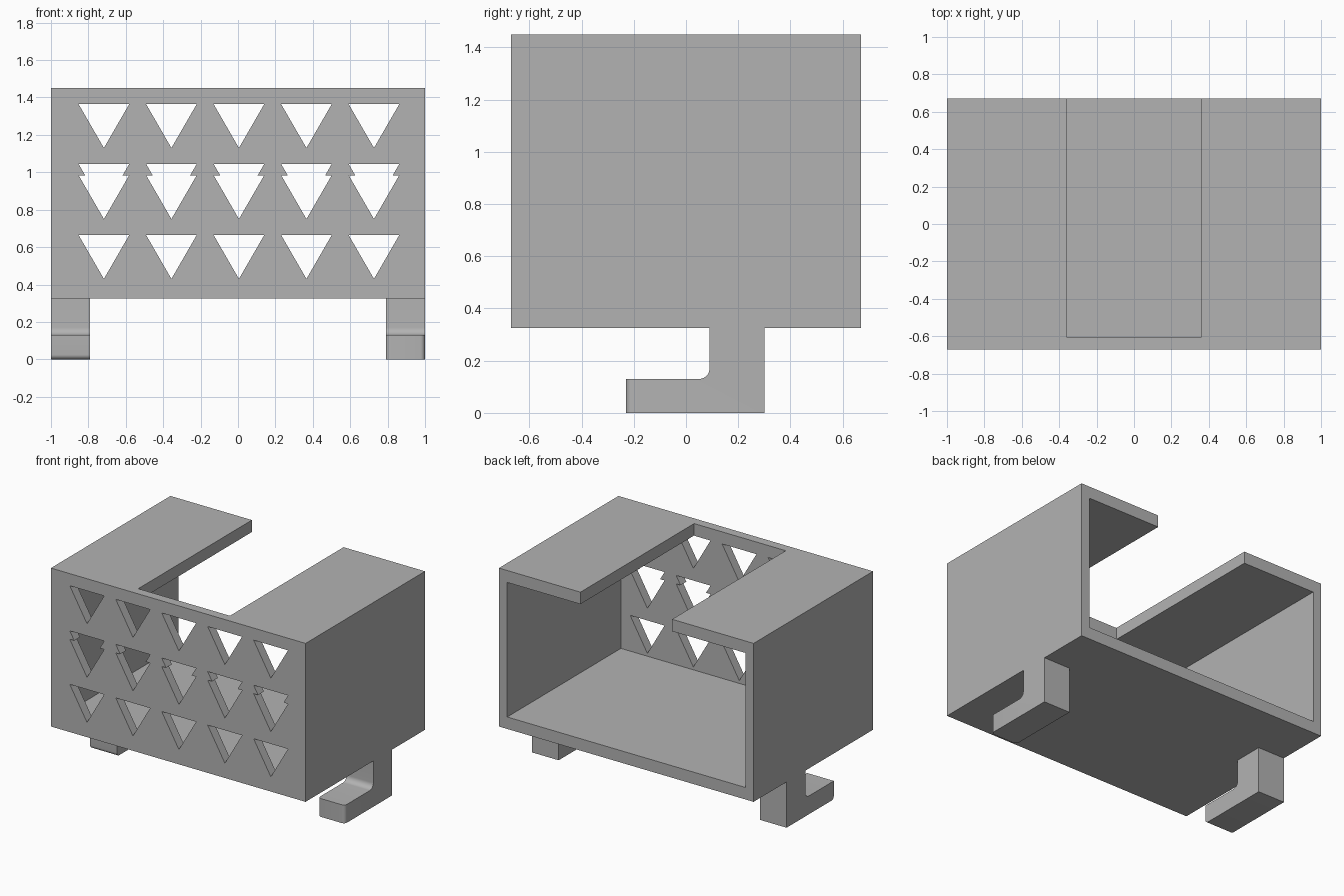
import bpy
import bmesh
from math import sin, cos, pi, sqrt, radians
from mathutils import Vector

default = bpy.data.objects.get("Cube")
if default:
    bpy.data.objects.remove(default, do_unlink=True)

grey = bpy.data.materials.new("plain grey")
grey.use_nodes = True
grey.diffuse_color = (0.45, 0.45, 0.45, 1)
grey.node_tree.nodes["Principled BSDF"].inputs["Base Color"].default_value = grey.diffuse_color


def to_object(name, bm):
    bmesh.ops.recalc_face_normals(bm, faces=bm.faces)
    mesh = bpy.data.meshes.new(name)
    bm.to_mesh(mesh)
    bm.free()
    mesh.materials.append(grey)
    obj = bpy.data.objects.new(name, mesh)
    bpy.context.collection.objects.link(obj)
    return obj


def add_prism(bm, points, offset):
    """Extrude a closed outline by an offset vector."""
    face = bm.faces.new([bm.verts.new(p) for p in points])
    out = bmesh.ops.extrude_face_region(bm, geom=[face], use_keep_orig=True)
    moved = [v for v in out["geom"] if isinstance(v, bmesh.types.BMVert)]
    bmesh.ops.translate(bm, verts=moved, vec=offset)


def box(name, low, high):
    (x0, y0, z0), (x1, y1, z1) = low, high
    bm = bmesh.new()
    add_prism(bm, [(x0, y0, z0), (x1, y0, z0), (x1, y1, z0), (x0, y1, z0)],
              Vector((0, 0, z1 - z0)))
    return to_object(name, bm)


def activate(obj):
    bpy.ops.object.select_all(action="DESELECT")
    obj.select_set(True)
    bpy.context.view_layer.objects.active = obj


def cut(target, cutter):
    """Subtract the cutter and remove it afterwards."""
    cutter.hide_render = True
    mod = target.modifiers.new("cut", "BOOLEAN")
    mod.operation = "DIFFERENCE"
    mod.solver = "EXACT"
    mod.object = cutter
    activate(target)
    bpy.ops.object.modifier_apply(modifier=mod.name)
    bpy.data.objects.remove(cutter, do_unlink=True)


# Basket body: solid block, hollow open to the back, slot in the roof
BOTTOM, TOP, DEPTH = 0.325, 1.45, 0.67
SIDE_WALL, FLOOR = 0.065, 0.085
inner_front = -DEPTH + SIDE_WALL
body = box("basket_body", (-1, -DEPTH, BOTTOM), (1, DEPTH, TOP))
cut(body, box("hollow_cutter", (SIDE_WALL - 1, inner_front, BOTTOM + FLOOR),
              (1 - SIDE_WALL, 1, TOP - FLOOR)))
cut(body, box("slot_cutter", (-0.36, inner_front, 1.2), (0.36, 1, 1.6)))

# Triangular holes: the two middle rows overlap into tree-like shapes
HALF = 0.135
for tip_z in (1.13, 0.81, 0.75, 0.43):
    bm = bmesh.new()
    for i in range(-2, 3):
        x, top_z = 0.361 * i + 0.005, tip_z + HALF * sqrt(3)
        add_prism(bm, [(x, -0.8, tip_z), (x + HALF, -0.8, top_z), (x - HALF, -0.8, top_z)],
                  Vector((0, 0.3, 0)))
    cut(body, to_object("triangle_cutter", bm))


# Hooked feet with a rounded inner corner
def foot(name, x0, x1, rounded):
    TIP, BACK, STEM, THICK, R = -0.23, 0.3, 0.09, 0.13, 0.04
    outline = [(TIP, 0), (BACK, 0), (BACK, BOTTOM), (STEM, BOTTOM)]
    for i in range(9):
        a = i / 8 * pi / 2
        outline.append((STEM - R + R * cos(a), THICK + R - R * sin(a)))
    outline.append((TIP, THICK))
    bm = bmesh.new()
    add_prism(bm, [(x0, y, z) for y, z in outline], Vector((x1 - x0, 0, 0)))
    edges = [e for e in bm.edges
             if all(abs(v.co.y - TIP) < 1e-4 for v in e.verts) and rounded(e)]
    bmesh.ops.bevel(bm, geom=edges, offset=0.025, segments=6, profile=0.5, affect="EDGES")
    obj = to_object(name, bm)
    activate(obj)
    bpy.ops.object.shade_smooth_by_angle(angle=radians(30))


def is_upright(e):
    return abs(e.verts[0].co.z - e.verts[1].co.z) > 0.05


def is_underside(e):
    return max(v.co.z for v in e.verts) < 0.01


foot("left_foot", 0.79, 1, is_upright)
foot("right_foot", -1, -0.79, is_underside)
